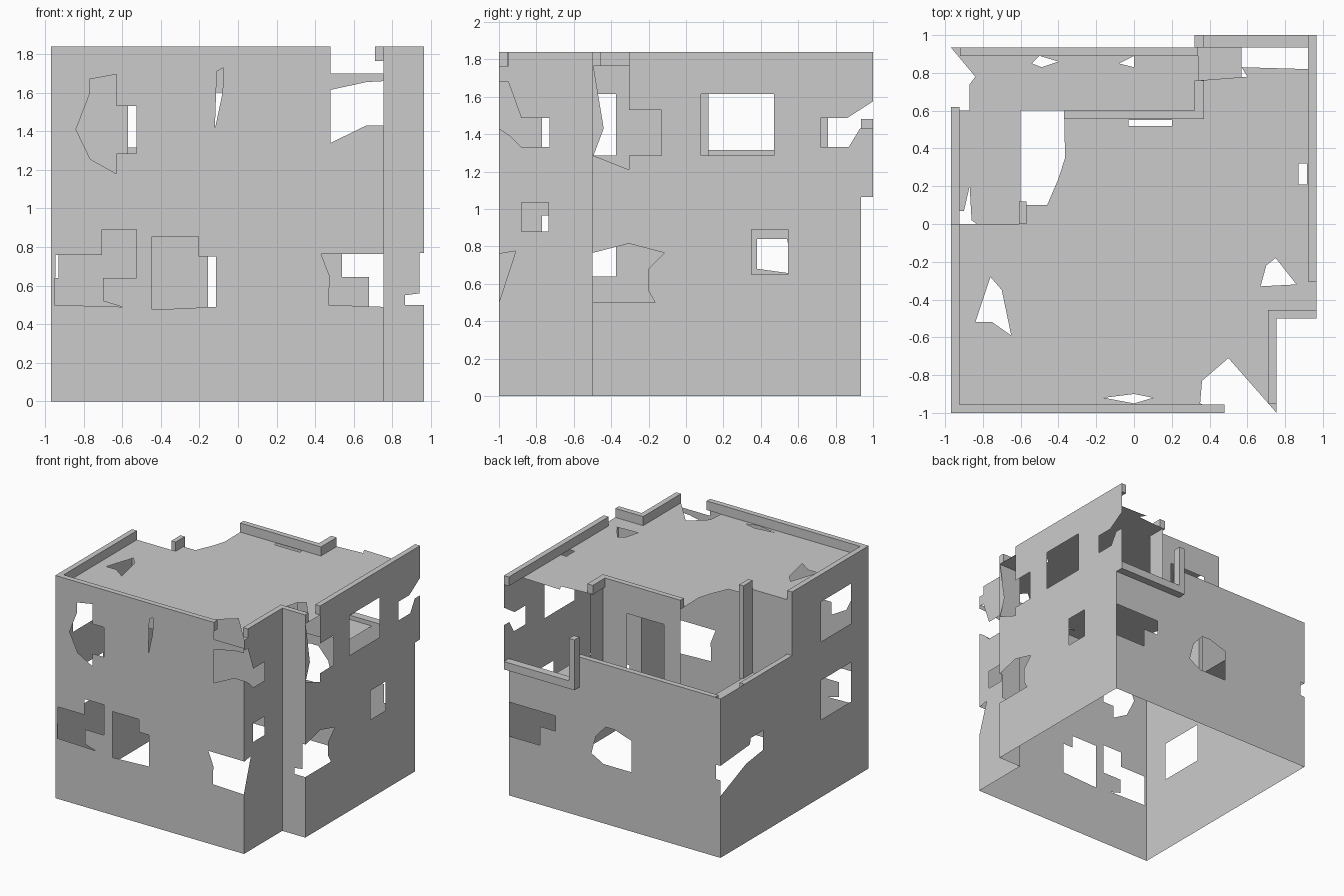
import bpy
import bmesh
from mathutils import Vector
from mathutils.geometry import delaunay_2d_cdt

cube = bpy.data.objects.get("Cube")
if cube:
    bpy.data.objects.remove(cube, do_unlink=True)

# Single plaster colour
plaster = bpy.data.materials.new("plaster_grey")
plaster.use_nodes = True
colour = (0.6, 0.6, 0.6, 1)
plaster.diffuse_color = colour
for node in plaster.node_tree.nodes:
    if node.type == 'BSDF_PRINCIPLED':
        node.inputs["Base Color"].default_value = colour

LEFT, RIGHT, FRONT, BACK = -0.97, 0.965, -1, 0.935
NOTCH_X, NOTCH_Y = 0.755, -0.5
STOREY, DECK, TOP = 1.065, 1.765, 1.84
TERRACE_TOP, THICK = 1.315, 0.045


def rect(a, b, low, high):
    return [(a, low), (b, low), (b, high), (a, high)]


def inside(point, loop):
    hit = False
    for (ax, ay), (bx, by) in zip(loop, loop[1:] + loop[:1]):
        if (ay > point.y) != (by > point.y):
            if point.x < (bx - ax) * (point.y - ay) / (by - ay) + ax:
                hit = not hit
    return hit


def add_object(name, bm):
    mesh = bpy.data.meshes.new(name)
    bm.to_mesh(mesh)
    bm.free()
    mesh.materials.append(plaster)
    obj = bpy.data.objects.new(name, mesh)
    bpy.context.collection.objects.link(obj)
    return obj


def sheet(name, axis, level, outline, holes=()):
    """Thin surface across one axis, with ragged holes cut out."""
    points, loops = [], []
    for loop in [outline, *holes]:
        start = len(points)
        points += [Vector(p) for p in loop]
        loops.append(list(range(start, len(points))))
    verts, _, faces, *_ = delaunay_2d_cdt(points, [], loops, 0, 1e-5)
    place = {'x': lambda p: (level, p.x, p.y),
             'y': lambda p: (p.x, level, p.y),
             'z': lambda p: (p.x, p.y, level)}[axis]
    bm = bmesh.new()
    made = [bm.verts.new(place(p)) for p in verts]
    for face in faces:
        centre = sum((verts[i] for i in face), Vector((0, 0))) / len(face)
        if inside(centre, outline) and not any(inside(centre, h) for h in holes):
            bm.faces.new([made[i] for i in face])
    loose = [v for v in bm.verts if not v.link_faces]
    bmesh.ops.delete(bm, geom=loose, context='VERTS')
    return add_object(name, bm)


def block(name, x0, x1, y0, y1, z0=DECK, z1=TOP):
    bm = bmesh.new()
    bmesh.ops.create_cube(bm, size=1)
    for v in bm.verts:
        v.co = ((x0 + x1) / 2 + v.co.x * (x1 - x0),
                (y0 + y1) / 2 + v.co.y * (y1 - y0),
                (z0 + z1) / 2 + v.co.z * (z1 - z0))
    return add_object(name, bm)


# Front wall
sheet("front_wall", 'y', FRONT, rect(LEFT, NOTCH_X, 0, DECK), [
    # upper broken window and crack
    [(-.84, 1.41), (-.77, 1.59), (-.77, 1.67), (-.63, 1.695), (-.63, 1.53),
     (-.525, 1.53), (-.525, 1.285), (-.63, 1.285), (-.63, 1.18), (-.765, 1.255)],
    [(-.12, 1.41), (-.11, 1.71), (-.075, 1.73), (-.08, 1.6)],
    # collapsed upper corner
    [(.48, 1.34), (.665, 1.43), (NOTCH_X, 1.43), (NOTCH_X, 1.66), (.665, 1.655), (.48, 1.615)],
    rect(.48, NOTCH_X, 1.7, DECK),
    # lower openings
    [(-.95, .5), (-.945, .76), (-.705, .76), (-.705, .89), (-.525, .89),
     (-.525, .64), (-.7, .64), (-.7, .52), (-.6, .49)],
    [(-.445, .475), (-.445, .855), (-.205, .855), (-.205, .75), (-.115, .75), (-.115, .49)],
    [(.43, .765), (.475, .65), (.47, .5), (NOTCH_X, .49), (NOTCH_X, .765)],
])

# Recessed corner walls
sheet("notch_side_wall", 'x', NOTCH_X, rect(FRONT, NOTCH_Y, 0, DECK), [
    [(FRONT, .5), (-.91, .775), (FRONT, .76)],
    rect(-.88, -.735, .88, 1.035),
    [(FRONT, 1.43), (-.94, 1.39), (-.88, 1.33), (-.73, 1.33),
     (-.73, 1.485), (-.88, 1.485), (-.95, 1.68), (FRONT, 1.68)],
])
sheet("notch_back_wall", 'y', NOTCH_Y, rect(NOTCH_X, RIGHT, 0, DECK), [
    [(.865, .5), (.865, .55), (.94, .56), (.94, .77), (RIGHT, .77), (RIGHT, .5)],
])

# Right wall, overhanging at the upper storey
sheet("right_wall", 'x', RIGHT,
      [(NOTCH_Y, 0), (BACK, 0), (BACK, STOREY), (1, STOREY), (1, DECK), (NOTCH_Y, DECK)], [
          rect(.08, .47, 1.285, 1.615),
          rect(.35, .545, .65, .89),
          [(NOTCH_Y, .765), (-.305, .815), (-.115, .765), (-.2, .68),
           (-.2, .56), (-.165, .5), (NOTCH_Y, .5)],
          [(-.495, 1.285), (-.305, 1.21), (-.305, 1.285), (-.13, 1.285), (-.13, 1.53),
           (-.305, 1.53), (-.305, DECK), (-.495, DECK), (-.44, 1.43)],
          [(.72, 1.33), (.87, 1.33), (.93, 1.43), (1, 1.43), (1, 1.575), (.86, 1.485), (.72, 1.485)],
      ])

# Back wall up to the terrace rail
sheet("back_wall", 'y', BACK,
      [(LEFT, 0), (RIGHT, 0), (RIGHT, STOREY), (.34, STOREY), (.34, TERRACE_TOP), (LEFT, TERRACE_TOP)], [
          [(-.155, .49), (-.155, .75), (0, .8), (.08, .8), (.17, .7), (.21, .55), (.1, .49)],
          [(.54, .645), (.54, .77), (RIGHT, .77), (RIGHT, .49), (.68, .49), (.68, .645)],
          rect(LEFT, -.93, .64, .76),
      ])

# Left wall, stepping down to the terrace
sheet("left_wall", 'x', LEFT,
      [(FRONT, 0), (BACK, 0), (BACK, TERRACE_TOP), (0, TERRACE_TOP), (0, DECK), (FRONT, DECK)], [
          rect(-.77, -.375, 1.285, 1.615),
          rect(-.77, -.375, .64, .965),
          [(BACK, .76), (.55, .79), (.54, .84), (.38, .84), (.38, .68), (.6, .65), (BACK, .51)],
      ])

# Terrace floor and low rails
sheet("terrace_floor", 'z', STOREY + .01,
      [(LEFT, 0), (-.6, 0), (-.6, .6), (.34, .6), (.34, BACK), (LEFT, BACK)], [
          [(LEFT, .62), (-.92, .6), (-.87, .6), (-.87, .74), (-.84, .78), (LEFT, BACK)],
          [(-.54, .85), (-.5, .89), (-.4, .86), (-.49, .83)],
          [(-.08, .85), (0, .89), (0, .83)],
          [(LEFT, .07), (-.9, .07), (-.87, .2), (-.86, .02), (-.82, -.01), (LEFT, -.01)],
      ])
block("terrace_back_rail", -.92, .34, BACK - THICK, BACK, STOREY, TERRACE_TOP)
block("terrace_left_rail", LEFT, LEFT + THICK, 0, .62, STOREY, TERRACE_TOP)

# Set-back upper walls around the terrace
sheet("upper_left_wall", 'y', 0, rect(LEFT, -.6, STOREY, DECK))
block("upper_corner_post", -.61, -.57, 0, .12, STOREY, TOP)
sheet("upper_back_wall", 'y', .6, rect(-.37, .34, STOREY, DECK), [rect(-.22, .12, STOREY, 1.6)])
sheet("upper_bay_side_wall", 'x', .34, rect(.6, .76, STOREY, DECK))

# Overhanging bay with its open frame
block("bay_sill", .34, RIGHT, BACK, 1, STOREY, 1.13)
block("bay_post", .32, .37, BACK, 1, STOREY, 1.48)
sheet("bay_floor", 'z', STOREY + .03, rect(.34, .57, .6, BACK))

# Roof deck with ragged holes
sheet("roof_deck", 'z', DECK, [
    (LEFT, FRONT), (NOTCH_X, FRONT), (NOTCH_X, NOTCH_Y), (RIGHT, NOTCH_Y), (RIGHT, .95),
    (.92, .95), (.92, .82), (.57, .83), (.6, .78), (.34, .76), (.34, .6), (-.37, .6),
    (-.365, .35), (-.4, .24), (-.46, .1), (-.6, .1), (-.6, 0), (LEFT, 0)], [
        [(-.84, -.52), (-.76, -.28), (-.7, -.35), (-.65, -.59), (-.75, -.52)],
        [(.67, -.33), (.7, -.22), (.75, -.18), (.86, -.32)],
        [(.48, FRONT), (.35, -.95), (.36, -.83), (.5, -.71), (NOTCH_X, FRONT)],
        [(-.16, -.92), (0, -.9), (.1, -.92), (0, -.95)],
        rect(.87, .915, .21, .32),
        rect(-.03, .2, .52, .55),
    ])

# Parapets along the surviving roof edges
block("front_parapet", LEFT, .48, FRONT, FRONT + THICK)
block("left_parapet", LEFT, LEFT + THICK, FRONT, 0)
block("notch_side_parapet", NOTCH_X - THICK, NOTCH_X, -.95, NOTCH_Y)
block("notch_back_parapet", NOTCH_X - THICK, RIGHT, NOTCH_Y, NOTCH_Y + THICK)
block("right_parapet", RIGHT - THICK, RIGHT, -.305, 1)
block("back_parapet", -.37, .37, .6 - THICK, .6)
block("bay_parapet", .32, .37, .6, .76)
